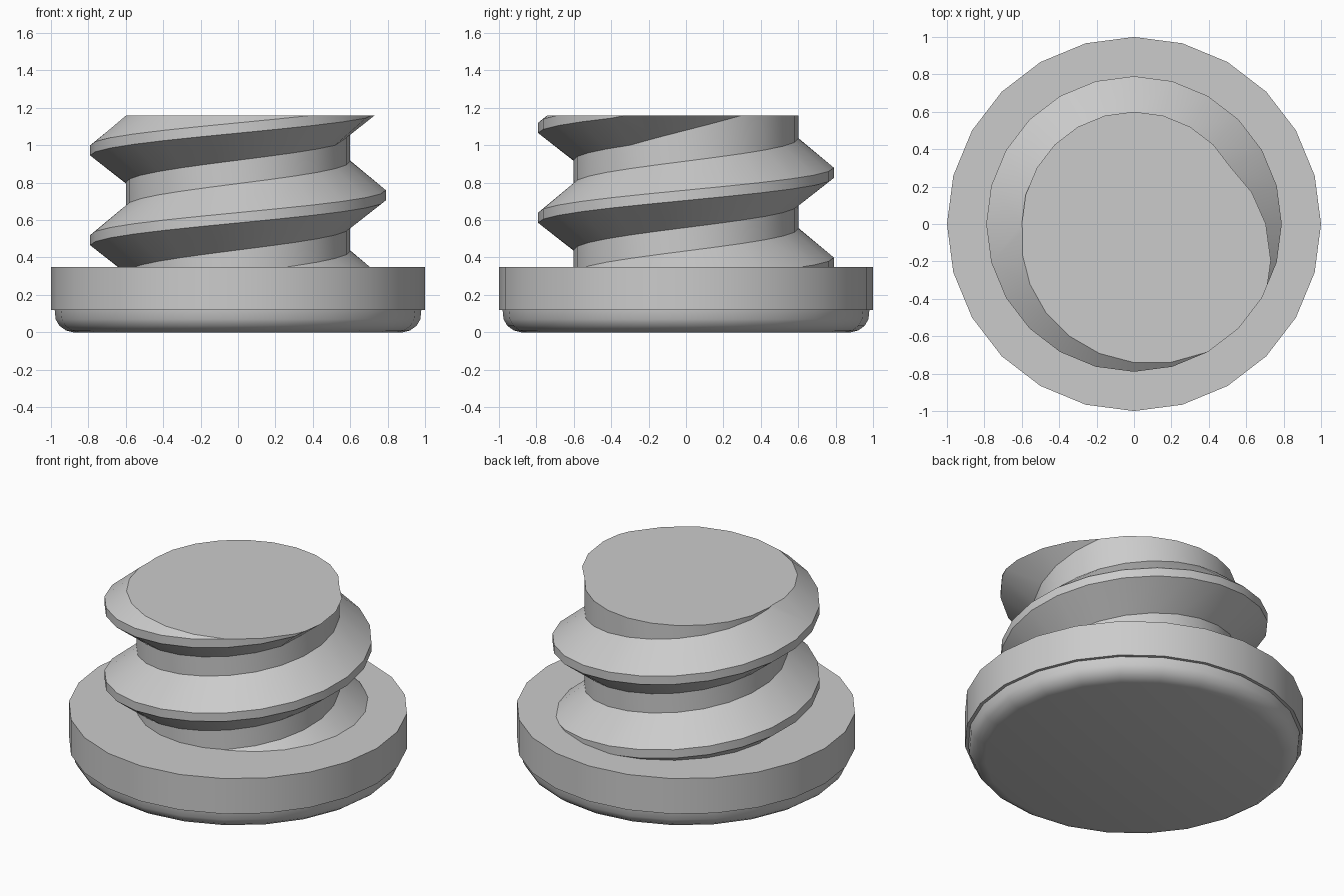
import bpy, bmesh, math
from mathutils import Vector

cube = bpy.data.objects.get("Cube")
if cube:
    bpy.data.objects.remove(cube, do_unlink=True)

SIDES = 24
STEP = math.tau / SIDES

grey = bpy.data.materials.new("plain_grey")
COLOUR = (0.6, 0.6, 0.6, 1)
grey.use_nodes = True
grey.diffuse_color = COLOUR
grey.node_tree.nodes["Principled BSDF"].inputs["Base Color"].default_value = COLOUR


def finish(name, bm):
    bmesh.ops.recalc_face_normals(bm, faces=bm.faces[:])
    mesh = bpy.data.meshes.new(name)
    bm.to_mesh(mesh)
    bm.free()
    mesh.materials.append(grey)
    obj = bpy.data.objects.new(name, mesh)
    bpy.context.collection.objects.link(obj)
    bpy.ops.object.select_all(action="DESELECT")
    obj.select_set(True)
    bpy.context.view_layer.objects.active = obj
    bpy.ops.object.shade_smooth_by_angle(angle=math.radians(30))
    return obj


def lathe(name, profile):
    """Closed solid of stacked rings, given as (radius, height)."""
    bm = bmesh.new()
    rings = [[bm.verts.new((r * math.cos(i * STEP), r * math.sin(i * STEP), z))
              for i in range(SIDES)] for r, z in profile]
    for low, high in zip(rings, rings[1:]):
        for i in range(SIDES):
            j = (i + 1) % SIDES
            bm.faces.new((low[i], low[j], high[j], high[i]))
    bm.faces.new(rings[0])
    bm.faces.new(rings[-1])
    return finish(name, bm)


# Cap disc with a rounded foot below it
lathe("cap_rim", [(1, 0.12), (1, 0.35)])
lathe("rounded_foot", [(0.88, 0), (0.92, 0.01), (0.955, 0.035), (0.975, 0.07), (0.98, 0.12)])

# Screw: one helical strip whose section repeats every turn
CORE, CREST, PITCH = 0.6, 0.79, 0.48
BOTTOM, TOP = 0.35, 1.16
SECTION = [(CORE, 0.08), (CREST, 0.225), (CREST, 0.28), (CORE, 0.435)]
FIRST, LAST = -2 * SIDES, 4 * SIDES
FADE = 2 * SIDES - 2          # the thread runs out steeply after this step

bm = bmesh.new()
rows = []
for i in range(FIRST, LAST):
    lift = i * PITCH / SIDES + 0.02 * max(0, i - FADE)
    rows.append([bm.verts.new((r * math.cos(i * STEP), r * math.sin(i * STEP), z + lift))
                 for r, z in SECTION])
for k in range(len(rows) - 1):
    a, b = rows[k], rows[k + 1]
    for p in range(3):
        bm.faces.new((a[p], b[p], b[p + 1], a[p + 1]))
    # Core wall up to the next turn
    if k + SIDES + 1 < len(rows):
        c, d = rows[k + SIDES], rows[k + SIDES + 1]
        bm.faces.new((a[3], b[3], d[0], c[0]))

# Trim both ends flat and close them
for height, direction in ((BOTTOM, -1), (TOP, 1)):
    geom = bm.verts[:] + bm.edges[:] + bm.faces[:]
    bmesh.ops.bisect_plane(bm, geom=geom, dist=1e-5, plane_co=Vector((0, 0, height)),
                           plane_no=Vector((0, 0, direction)), clear_outer=True)
for height in (BOTTOM, TOP):
    rim = [e for e in bm.edges if e.is_boundary
           and all(abs(v.co.z - height) < 1e-4 for v in e.verts)]
    bmesh.ops.edgeloop_fill(bm, edges=rim)
finish("screw_thread", bm)
